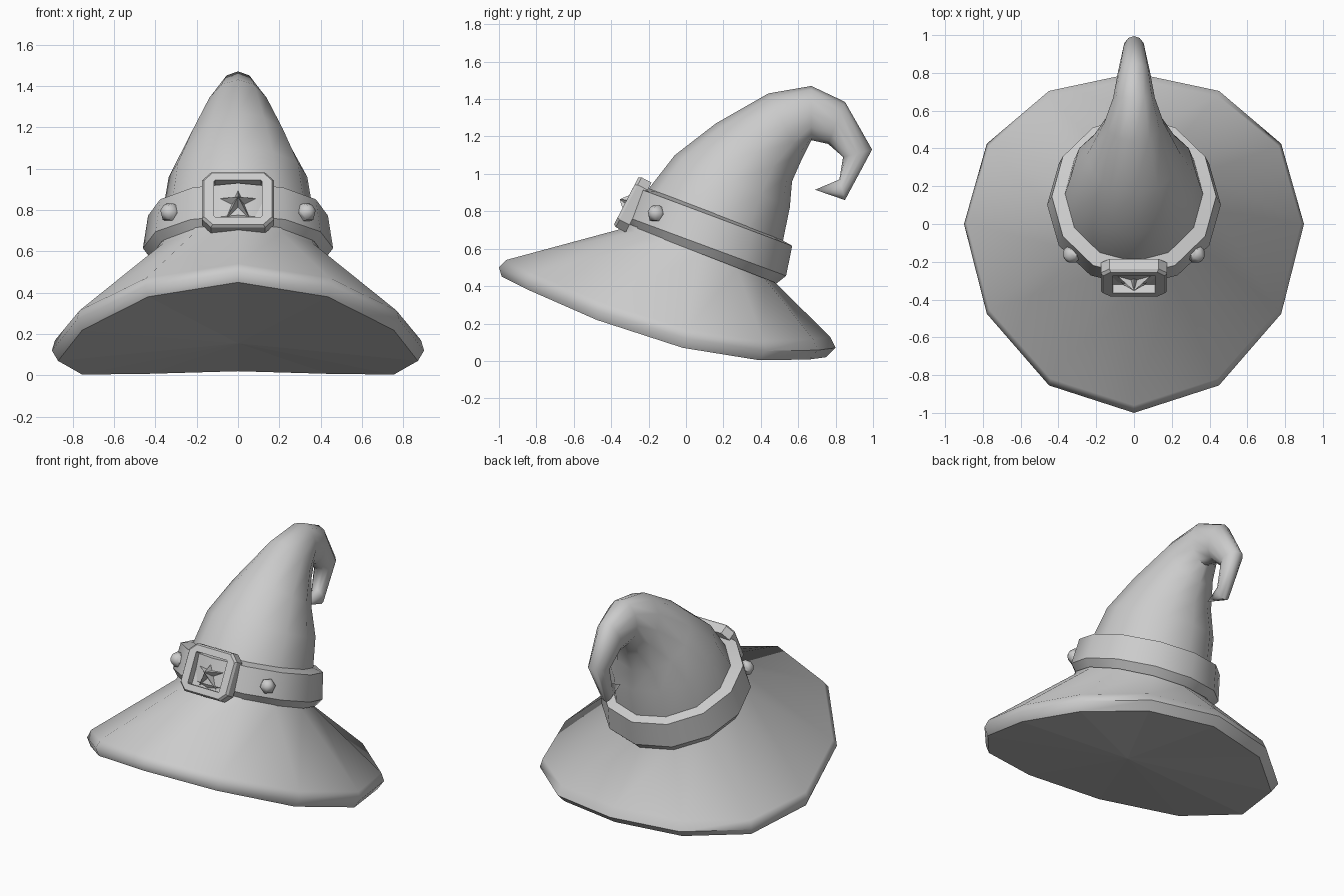
import bpy, bmesh
from math import sin, cos, pi, radians
from mathutils import Vector

if "Cube" in bpy.data.objects:
    bpy.data.objects.remove(bpy.data.objects["Cube"])

felt = bpy.data.materials.new("plain grey")
felt.use_nodes = True
GREY = (0.6, 0.6, 0.6, 1)
felt.diffuse_color = GREY
felt.node_tree.nodes["Principled BSDF"].inputs["Base Color"].default_value = GREY
SIDES = 12


def finish(name, bm, smooth=None):
    bmesh.ops.recalc_face_normals(bm, faces=bm.faces)
    mesh = bpy.data.meshes.new(name)
    bm.to_mesh(mesh)
    bm.free()
    mesh.materials.append(felt)
    obj = bpy.data.objects.new(name, mesh)
    bpy.context.collection.objects.link(obj)
    if smooth:
        bpy.ops.object.select_all(action="DESELECT")
        obj.select_set(True)
        bpy.context.view_layer.objects.active = obj
        bpy.ops.object.shade_smooth_by_angle(angle=radians(smooth))
    return obj


def hoop(front, back, half_width, shift=0, droop=0):
    """Tilted ellipse from its front and back (y, z) points; sides may sag."""
    f, b = Vector((0, *front)), Vector((0, *back))
    points = []
    for i in range(SIDES):
        a = 2 * pi * i / SIDES
        sag = Vector((0, shift, -droop)) * sin(a) ** 2
        points.append((f + b) / 2 + (f - b) / 2 * cos(a)
                      + Vector((half_width * sin(a), 0, 0)) + sag)
    return points


def loft(bm, rings, closed=False):
    loops = [[bm.verts.new(p) for p in ring] for ring in rings]
    pairs = list(zip(loops, loops[1:]))
    if closed:
        pairs.append((loops[-1], loops[0]))
    for low, high in pairs:
        n = len(low)
        for i in range(n):
            j = (i + 1) % n
            bm.faces.new((low[i], low[j], high[j], high[i]))
    return loops


def fan(bm, loop, tip):
    v = bm.verts.new(tip)
    for i in range(len(loop)):
        bm.faces.new((loop[i], loop[(i + 1) % len(loop)], v))


# Hat body: rolled rim, sloping brim and a crown that curls over at the back
rim_low = hoop((-0.985, 0.45), (0.75, 0.02), 0.87, 0.1, 0.165)
body = [
    rim_low,
    hoop((-1.0, 0.50), (0.80, 0.07), 0.90, 0.1, 0.165),
    hoop((-0.96, 0.54), (0.77, 0.13), 0.885, 0.1, 0.165),
    hoop((-0.33, 0.71), (0.475, 0.42), 0.42),
    hoop((-0.20, 0.92), (0.52, 0.65), 0.365),
    hoop((-0.06, 1.10), (0.555, 0.82), 0.335),
    hoop((0.16, 1.27), (0.567, 0.96), 0.25),
    hoop((0.44, 1.43), (0.62, 1.08), 0.16),
    hoop((0.67, 1.47), (0.67, 1.18), 0.11),
    hoop((0.85, 1.385), (0.76, 1.16), 0.085),
    hoop((0.995, 1.13), (0.84, 1.09), 0.06),
    hoop((0.85, 0.86), (0.82, 0.97), 0.045),
]
bm = bmesh.new()
loops = loft(bm, body)
fan(bm, loops[-1], (0, 0.69, 0.915))
finish("hat_body", bm, 60)

# Underside of the brim
bm = bmesh.new()
fan(bm, [bm.verts.new(p) for p in rim_low], (0, -0.06, 0.155))
underside = finish("brim_underside", bm)
if underside.data.polygons[0].normal.z > 0:
    underside.data.flip_normals()

# Band around the foot of the crown
bm = bmesh.new()
loft(bm, [
    hoop((-0.31, 0.725), (0.485, 0.415), 0.425),
    hoop((-0.33, 0.775), (0.535, 0.455), 0.46),
    hoop((-0.275, 0.93), (0.568, 0.615), 0.435),
    hoop((-0.19, 0.92), (0.49, 0.66), 0.36),
], closed=True)
finish("hat_band", bm, 35)

# Buckle frame: chamfered outline around a rectangular opening
side = Vector((1, 0, 0))
up = Vector((0, 0.46, 0.888)).normalized()
out = side.cross(up)
center = Vector((0, -0.32, 0.855))


def place(x, y, depth):
    return center + side * x + up * y + out * depth


def outline(w, h, cut, depth):
    """Eight-point rectangle with cut corners, in order around the edge."""
    corner = [(w, h - cut), (w - cut, h)]
    half = corner + [(-x, y) for x, y in reversed(corner)]
    return [place(x, y, depth) for x, y in half + [(-x, -y) for x, y in half]]


bm = bmesh.new()
loft(bm, [
    outline(0.175, 0.15, 0.045, -0.075),
    outline(0.175, 0.15, 0.045, -0.015),
    outline(0.165, 0.14, 0.042, 0),
    outline(0.115, 0.1, 0.004, 0),
    outline(0.115, 0.1, 0.004, -0.075),
], closed=True)
finish("buckle_frame", bm)

# Plate behind the opening
bm = bmesh.new()
bm.faces.new([bm.verts.new(p) for p in outline(0.13, 0.115, 0.01, -0.05)])
plate = finish("buckle_plate", bm)
if plate.data.polygons[0].normal.dot(out) < 0:
    plate.data.flip_normals()

# Faceted five-pointed star
bm = bmesh.new()
star = []
for i in range(10):
    r = 0.042 if i % 2 else 0.105
    a = pi / 2 + i * pi / 5
    star.append(bm.verts.new(place(r * cos(a), r * sin(a) - 0.008, -0.05)))
fan(bm, star, place(0, -0.008, 0.035))
bm.faces.new(star)
finish("buckle_star", bm)

# Domed six-sided studs on each side of the buckle
for name, sign in (("left_stud", 1), ("right_stud", -1)):
    normal = Vector((sign * 0.72, -0.67, 0.3)).normalized()
    spin = normal.to_track_quat("Z", "Y")
    base = Vector((sign * 0.335, -0.165, 0.79))
    bm = bmesh.new()
    rings = []
    for r, h in ((0.045, -0.02), (0.048, 0.005), (0.026, 0.032)):
        rings.append([base + spin @ Vector((r * cos(i * pi / 3), r * sin(i * pi / 3), h))
                      for i in range(6)])
    loops = loft(bm, rings)
    fan(bm, loops[-1], base + normal * 0.04)
    finish(name, bm, 50)
